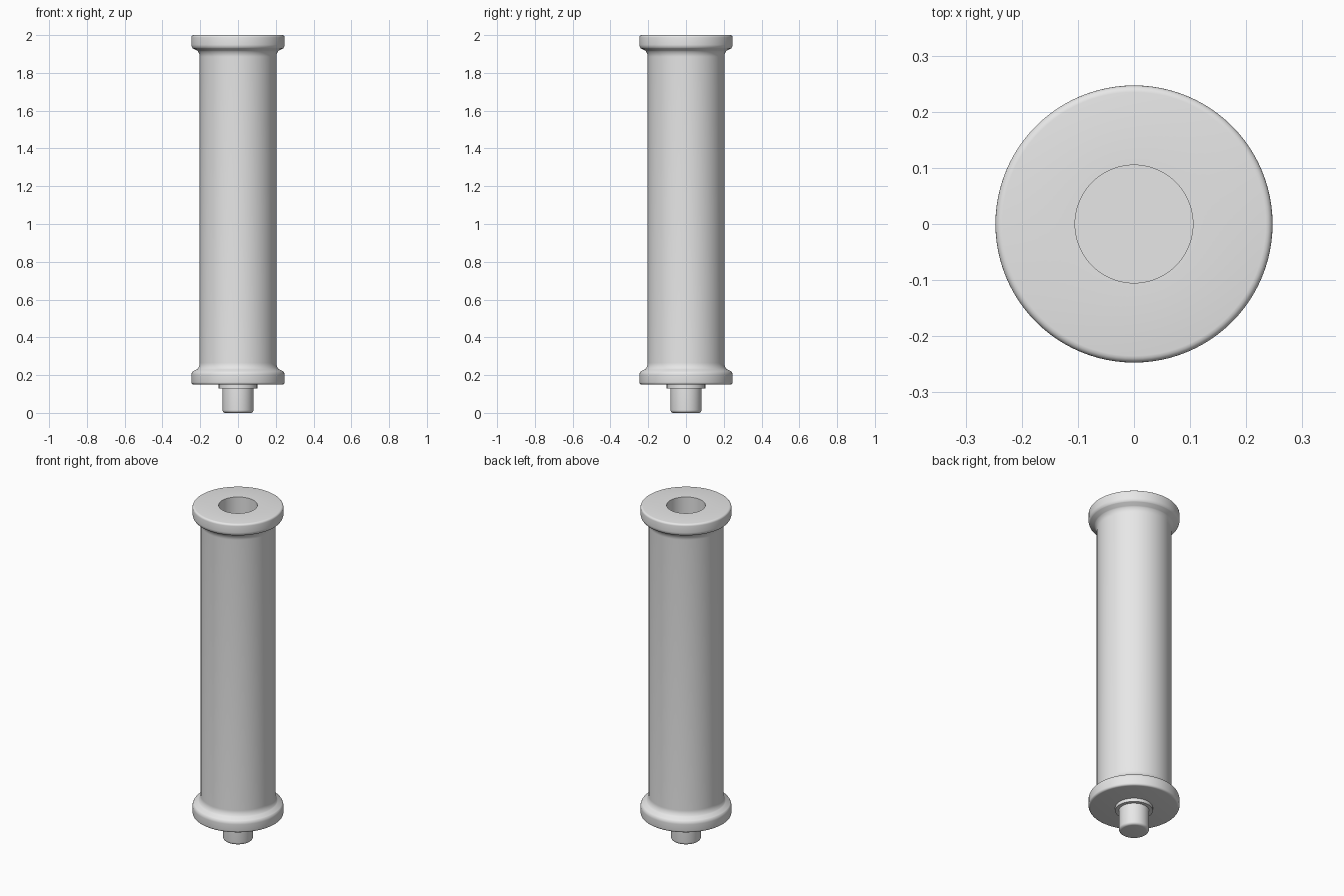
import bpy, bmesh, math

cube = bpy.data.objects.get("Cube")
if cube:
    bpy.data.objects.remove(cube, do_unlink=True)

grey = bpy.data.materials.new("plain_grey")
grey.use_nodes = True
colour = (0.8, 0.8, 0.8, 1)
grey.diffuse_color = colour
grey.node_tree.nodes["Principled BSDF"].inputs["Base Color"].default_value = colour

BODY, RIM, SOCKET = 0.203, 0.247, 0.105
LOW, HIGH = 0.15, 2.0


def arc(r, z, radius, start, end, steps=6):
    """Points (radius, height) along a circular arc, angles in degrees."""
    angles = [math.radians(start + (end - start) * i / steps) for i in range(steps + 1)]
    return [(r + radius * math.cos(a), z + radius * math.sin(a)) for a in angles]


def lathe(name, profile, segments=96):
    """Spin a profile, running from the bottom axis to the top axis."""
    bm = bmesh.new()
    verts = [bm.verts.new((r, 0, z)) for r, z in profile]
    edges = [bm.edges.new(pair) for pair in zip(verts, verts[1:])]
    bmesh.ops.spin(bm, geom=verts + edges, cent=(0, 0, 0), axis=(0, 0, 1),
                   angle=math.tau, steps=segments, use_merge=True)
    bmesh.ops.remove_doubles(bm, verts=bm.verts, dist=1e-5)
    bmesh.ops.recalc_face_normals(bm, faces=bm.faces)
    mesh = bpy.data.meshes.new(name)
    bm.to_mesh(mesh)
    bm.free()
    mesh.materials.append(grey)
    obj = bpy.data.objects.new(name, mesh)
    bpy.context.collection.objects.link(obj)
    bpy.ops.object.select_all(action="DESELECT")
    obj.select_set(True)
    bpy.context.view_layer.objects.active = obj
    bpy.ops.object.shade_smooth_by_angle(angle=math.radians(35))
    return obj


# Collar outline: small outer round, straight rim, rounded shoulder, concave flare
collar = arc(RIM - 0.012, 0.012, 0.012, -90, 0, 4)
collar += arc(RIM - 0.03, 0.05, 0.03, 0, 42)
collar += arc(BODY + 0.05, 0.115, 0.05, 222, 180)
lower = [(r, LOW + z) for r, z in collar]
upper = [(r, HIGH - z) for r, z in reversed(collar)]

# Tube with a collar at each end and a blind socket in the top
socket_floor = HIGH - 0.17
lathe("handle_tube", [(0, LOW)] + lower + upper
      + [(SOCKET, HIGH), (SOCKET, socket_floor), (0, socket_floor)])

# Stepped peg under the lower collar, with a rounded tip
peg = [(0, 0)] + arc(0.067, 0.015, 0.015, -90, 0)
peg += [(0.082, 0.13), (0.102, 0.13), (0.102, LOW), (0, LOW)]
lathe("bottom_peg", peg)
